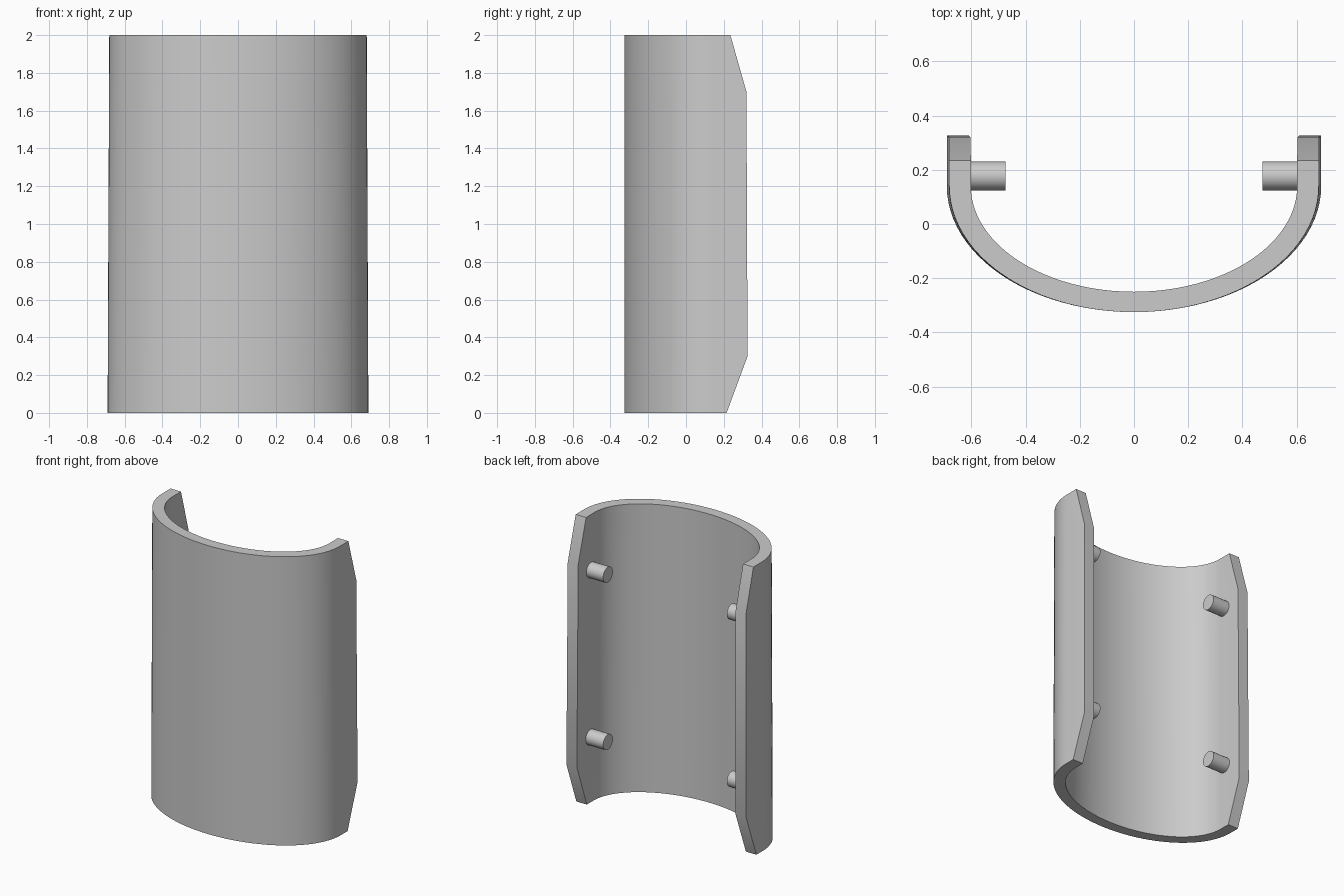
import bpy, bmesh, math
from mathutils import Matrix

cube = bpy.data.objects.get("Cube")
if cube:
    bpy.data.objects.remove(cube, do_unlink=True)

# Single plain grey
grey = bpy.data.materials.new("plain grey")
grey.use_nodes = True
colour = (0.6, 0.6, 0.6, 1)
grey.diffuse_color = colour
grey.node_tree.nodes["Principled BSDF"].inputs["Base Color"].default_value = colour

CENTRE_Y = 0.14


def finish(bm, name):
    bmesh.ops.recalc_face_normals(bm, faces=bm.faces)
    mesh = bpy.data.meshes.new(name)
    bm.to_mesh(mesh)
    bm.free()
    mesh.materials.append(grey)
    obj = bpy.data.objects.new(name, mesh)
    bpy.context.collection.objects.link(obj)
    bpy.ops.object.select_all(action="DESELECT")
    obj.select_set(True)
    bpy.context.view_layer.objects.active = obj
    bpy.ops.object.shade_smooth_by_angle(angle=math.radians(30))
    return obj


def arc(a, b, end_y, steps=48):
    """Half ellipse bulging to the front, with straight ends reaching back."""
    pts = [(-a, end_y)]
    for i in range(steps + 1):
        t = math.pi * i / steps
        pts.append((-a * math.cos(t), CENTRE_Y - b * math.sin(t)))
    return pts + [(a, end_y)]


# Curved shell: one closed section per level, with chamfered rear corners
bm = bmesh.new()
rings = []
for z, end_y, widen in ((0, 0.215, 1.008), (0.3, 0.326, 1.006),
                        (1.7, 0.32, 0.997), (2, 0.235, 0.995)):
    outer = arc(0.685 * widen, 0.465, end_y)
    inner = arc(0.605 * widen, 0.39, end_y)
    rings.append([bm.verts.new((x, y, z)) for x, y in outer + inner[::-1]])
count = len(rings[0])
for low, high in zip(rings, rings[1:]):
    for i in range(count):
        j = (i + 1) % count
        bm.faces.new((low[i], low[j], high[j], high[i]))
for ring in (rings[0], rings[-1]):
    for i in range(count // 2 - 1):
        bm.faces.new((ring[i], ring[i + 1], ring[count - 2 - i], ring[count - 1 - i]))
finish(bm, "curved_shell")

# Four round pegs pointing inwards
for side, label in ((1, "left"), (-1, "right")):
    for z, level in ((0.455, "lower"), (1.615, "upper")):
        bm = bmesh.new()
        bmesh.ops.create_cone(bm, cap_ends=True, segments=32, radius1=0.053,
                              radius2=0.053, depth=0.155,
                              matrix=Matrix.Rotation(math.pi / 2, 4, "Y"))
        peg = finish(bm, f"{level}_{label}_peg")
        peg.location = (side * 0.552, 0.177, z)
